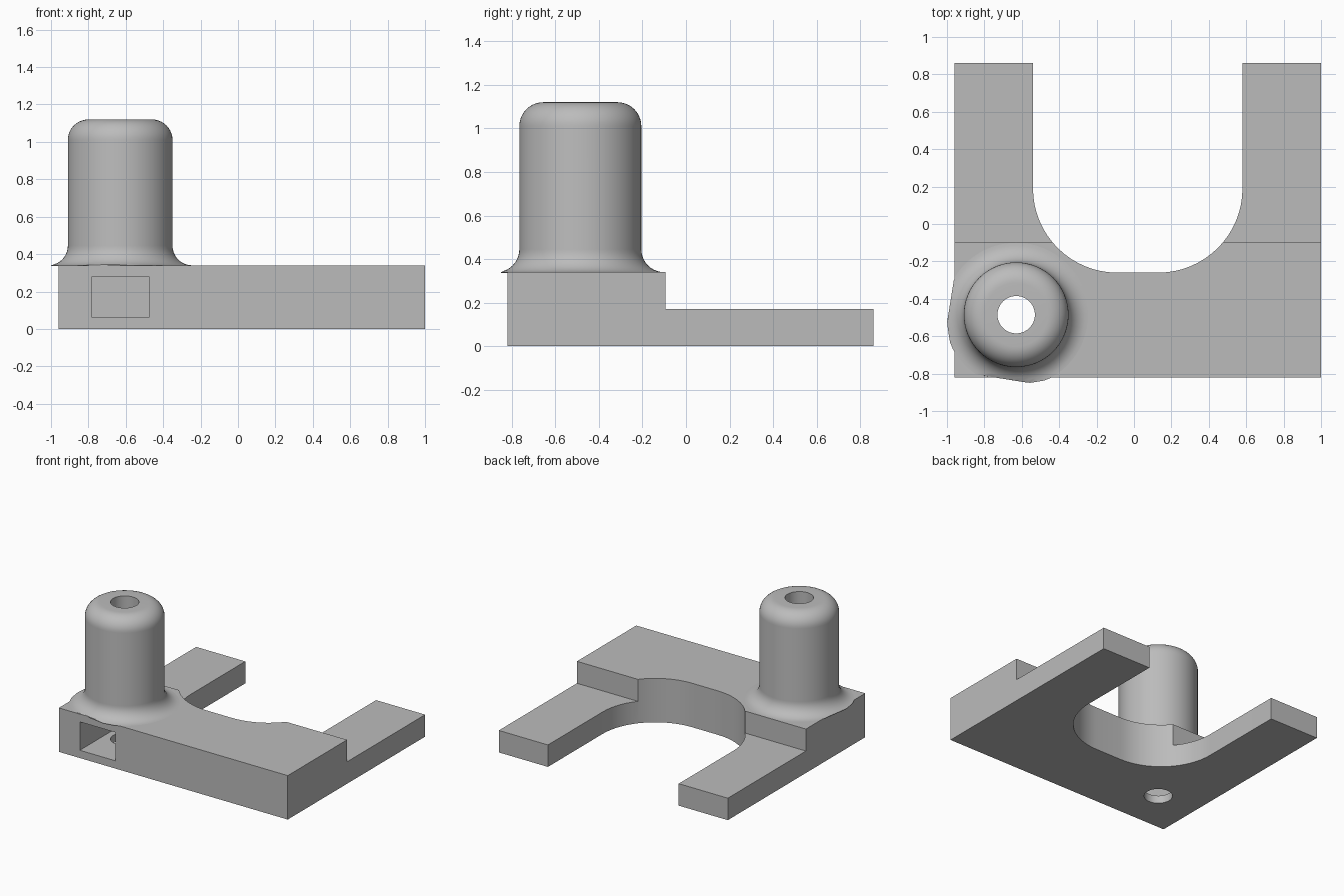
import bpy, bmesh
from math import sin, cos, pi, hypot

cube = bpy.data.objects.get("Cube")
if cube:
    bpy.data.objects.remove(cube, do_unlink=True)

grey = bpy.data.materials.new("plain grey")
grey.use_nodes = True
COLOUR = (0.5, 0.5, 0.5, 1)
grey.diffuse_color = COLOUR
grey.node_tree.nodes["Principled BSDF"].inputs["Base Color"].default_value = COLOUR

POST_X, POST_Y = -0.63, -0.485
BORE = 0.1
TOP, STEP, HEIGHT = 0.34, 0.17, 1.12


def arc(cx, cy, r, a0, a1, n):
    return [(cx + r * cos(a0 + (a1 - a0) * i / n),
             cy + r * sin(a0 + (a1 - a0) * i / n)) for i in range(n + 1)]


def make_object(name, bm):
    bmesh.ops.recalc_face_normals(bm, faces=bm.faces)
    mesh = bpy.data.meshes.new(name)
    bm.to_mesh(mesh)
    bm.free()
    mesh.materials.append(grey)
    obj = bpy.data.objects.new(name, mesh)
    bpy.context.collection.objects.link(obj)
    return obj


def prism(name, outline, z0, z1):
    bm = bmesh.new()
    face = bm.faces.new([bm.verts.new((x, y, z0)) for x, y in outline])
    grown = bmesh.ops.extrude_face_region(bm, geom=[face])["geom"]
    verts = [v for v in grown if isinstance(v, bmesh.types.BMVert)]
    bmesh.ops.translate(bm, verts=verts, vec=(0, 0, z1 - z0))
    return make_object(name, bm)


def box(name, x0, x1, y0, y1, z0, z1):
    return prism(name, [(x0, y0), (x1, y0), (x1, y1), (x0, y1)], z0, z1)


def cut(target, cutter):
    cutter.hide_render = True
    mod = target.modifiers.new("cut", 'BOOLEAN')
    mod.operation, mod.solver, mod.object = 'DIFFERENCE', 'EXACT', cutter
    bpy.context.view_layer.objects.active = target
    bpy.ops.object.modifier_apply(modifier=mod.name)
    bpy.data.objects.remove(cutter, do_unlink=True)


def smooth(obj):
    bpy.ops.object.select_all(action='DESELECT')
    obj.select_set(True)
    bpy.context.view_layer.objects.active = obj
    bpy.ops.object.shade_smooth_by_angle(angle=pi / 6)


# U-shaped base with rounded inner corners
R = 0.45
outline = [(-0.96, 0.86), (-0.96, -0.82), (1, -0.82), (1, 0.86), (0.58, 0.86)]
outline += arc(0.58 - R, R - 0.26, R, 0, -pi / 2, 16)
outline += arc(R - 0.54, R - 0.26, R, -pi / 2, -pi, 16)
outline += [(-0.54, 0.86)]
base = prism("base", outline, 0, TOP)

# Lowered arms, front pocket and vertical bore
cut(base, box("arm_cutter", -2, 2, -0.095, 2, STEP, 1))
cut(base, box("pocket_cutter", -0.78, -0.475, -1, -0.33, 0.06, 0.28))
cut(base, prism("bore_cutter", arc(POST_X, POST_Y, BORE, 0, 2 * pi, 64)[:-1], -1, 1))
smooth(base)

# Hollow post: rounded top, flared foot
profile = [(BORE, TOP - 0.003), (0.385, TOP - 0.003)]
profile += arc(0.385, TOP + 0.105, 0.105, -pi / 2, -pi, 10)
profile += arc(0.17, HEIGHT - 0.11, 0.11, 0, pi / 2, 10)
profile += [(BORE, HEIGHT)]
bm = bmesh.new()
verts = [bm.verts.new((r, 0, z)) for r, z in profile]
edges = [bm.edges.new((verts[i - 1], verts[i])) for i in range(len(verts))]
bmesh.ops.spin(bm, geom=verts + edges, cent=(0, 0, 0), axis=(0, 0, 1),
               angle=2 * pi, steps=64, use_merge=True)
bmesh.ops.remove_doubles(bm, verts=bm.verts, dist=0.0001)
# Trim the foot to shallow points where it overhangs the base
for v in bm.verts:
    v.co.x += POST_X
    v.co.y += POST_Y
    if v.co.z < TOP + 0.05 and hypot(v.co.x - POST_X, v.co.y - POST_Y) > BORE + 0.05:
        x, y = v.co.x, v.co.y
        v.co.x = max(x, -1 + 0.16 * abs(y + 0.53))
        v.co.y = max(y, -0.85 + 0.16 * abs(x + 0.56))
post = make_object("post", bm)
smooth(post)
